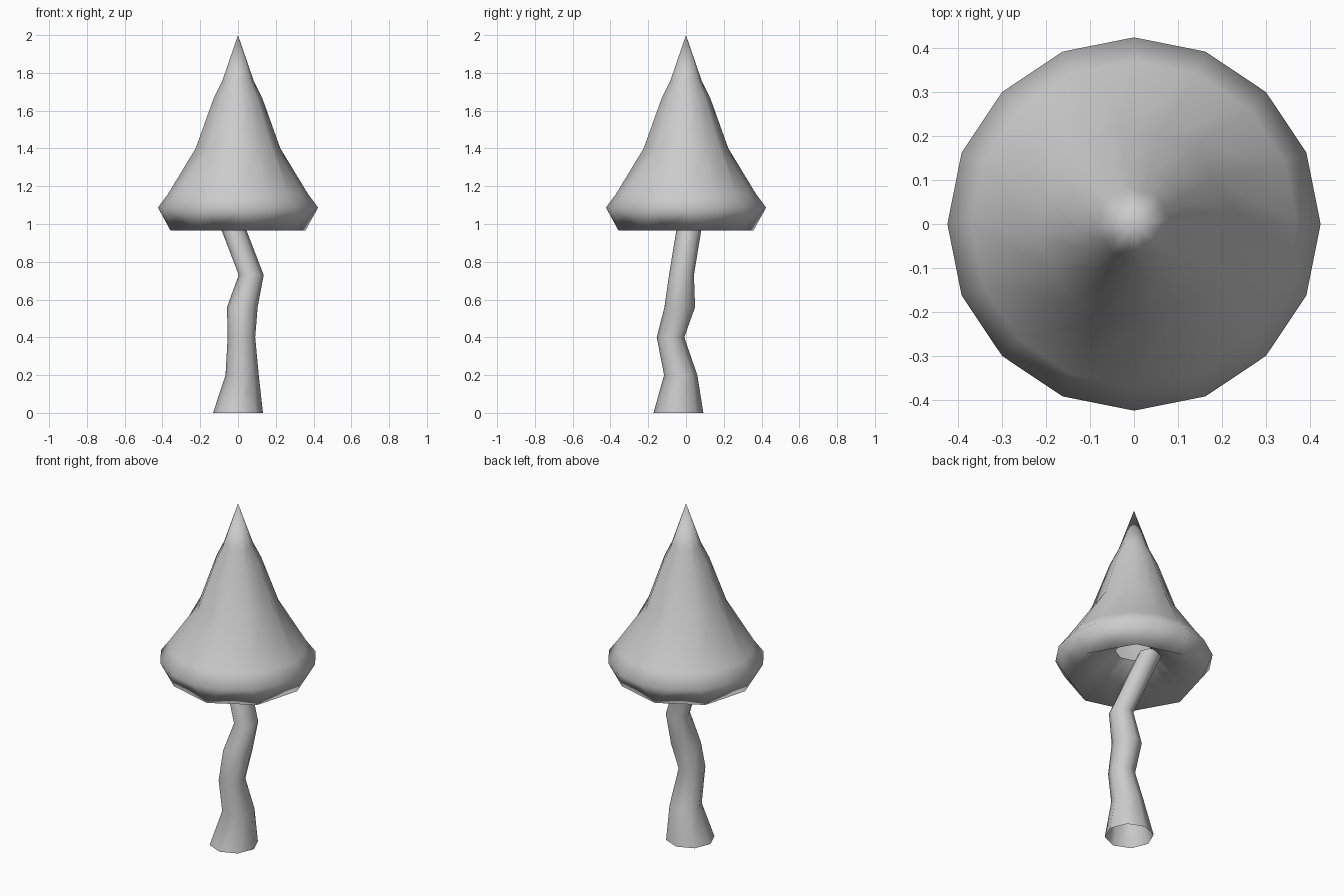
import bpy, bmesh
from math import cos, sin, pi, radians

cube = bpy.data.objects.get("Cube")
if cube:
    bpy.data.objects.remove(cube, do_unlink=True)

grey = bpy.data.materials.new("pale grey")
grey.use_nodes = True
colour = (0.6, 0.6, 0.6, 1)
grey.diffuse_color = colour
grey.node_tree.nodes["Principled BSDF"].inputs["Base Color"].default_value = colour


def ring(bm, centre, radius, sides, twist=0, flat=False):
    """A horizontal loop; flat pulls every second point in, giving half the sides."""
    x, y, z = centre
    loop = []
    for i in range(sides):
        a = 2 * pi * i / sides + radians(twist)
        r = radius * cos(2 * pi / sides) if flat and i % 2 else radius
        loop.append(bm.verts.new((x + r * cos(a), y + r * sin(a), z)))
    return loop


def skin(bm, loops):
    for low, high in zip(loops, loops[1:]):
        n = len(low)
        for i in range(n):
            j = (i + 1) % n
            bm.faces.new((low[i], low[j], high[j], high[i]))


def finish(bm, name):
    mesh = bpy.data.meshes.new(name)
    bm.to_mesh(mesh)
    bm.free()
    mesh.materials.append(grey)
    mesh.shade_smooth()
    obj = bpy.data.objects.new(name, mesh)
    bpy.context.collection.objects.link(obj)


# Cap: hollow underside, flared rim, tall pointed top
bm = bmesh.new()
profile = [  # radius, height, twist, eight-sided
    (0.10, 1.13, 7, True),
    (0.36, 0.965, 7, True),
    (0.424, 1.087, 0, False),
    (0.37, 1.16, 0, False),
    (0.226, 1.40, 7, True),
    (0.13, 1.665, 7, True),
    (0.083, 1.76, 7, True),
]
loops = [ring(bm, (0, 0, z), r, 16, t, f) for r, z, t, f in profile]
skin(bm, loops)
tip = bm.verts.new((0, 0, 2))
for a, b in zip(loops[-1], loops[-1][1:] + loops[-1][:1]):
    bm.faces.new((a, b, tip))
finish(bm, "cap")

# Stem: crooked open tube
bm = bmesh.new()
path = [  # x, y, height, radius
    (0, -0.04, 0, 0.132),
    (0.022, -0.028, 0.2, 0.088),
    (0.018, -0.082, 0.4, 0.073),
    (0.023, -0.033, 0.56, 0.081),
    (0.07, -0.024, 0.73, 0.066),
    (-0.08, 0.04, 1.12, 0.066),
]
skin(bm, [ring(bm, (x, y, z), r, 8) for x, y, z, r in path])
finish(bm, "stem")
